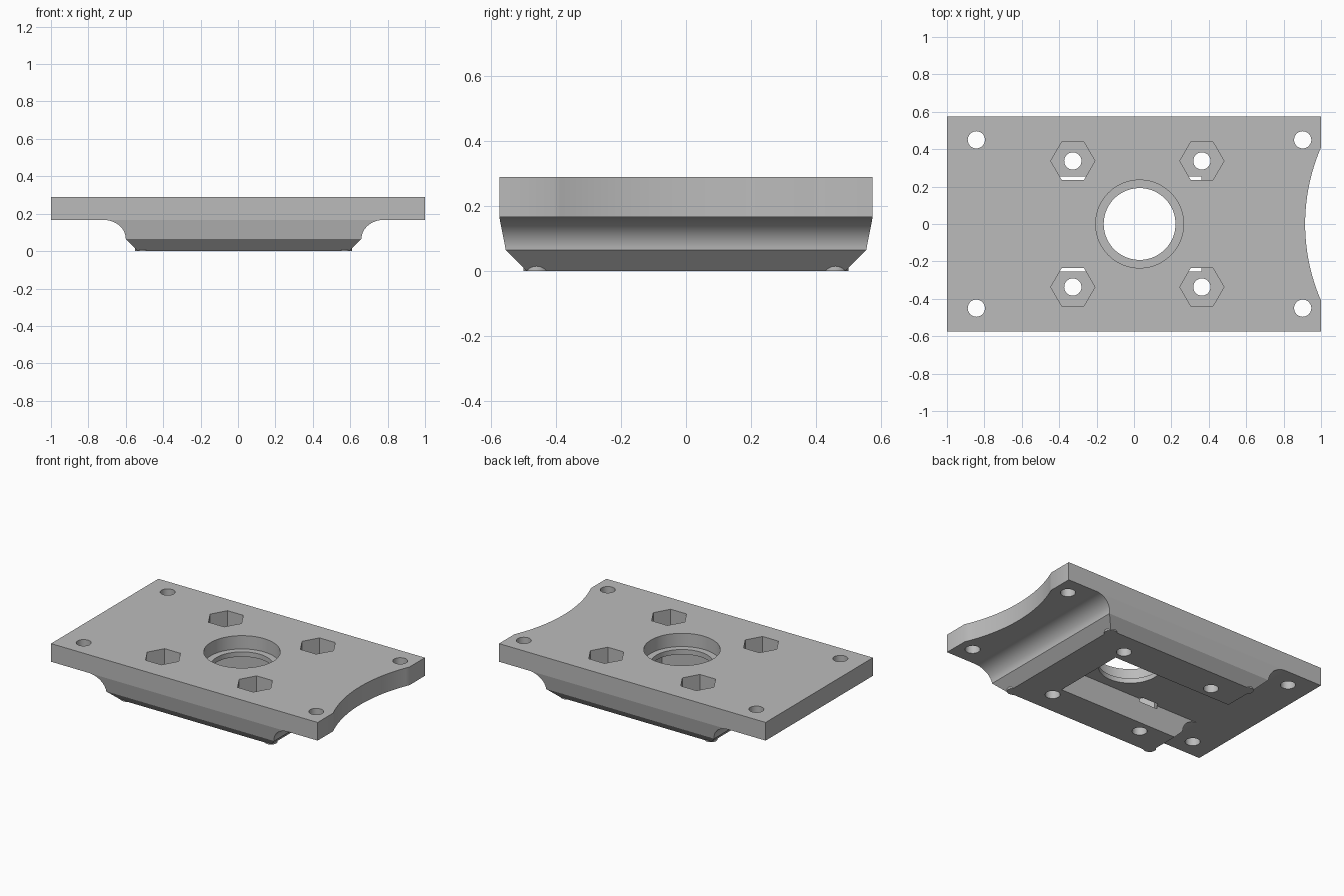
import bpy
import bmesh
from math import sin, cos, pi, radians

cube = bpy.data.objects.get("Cube")
if cube:
    bpy.data.objects.remove(cube, do_unlink=True)

MID = 0.03       # centre of the lower block along x
PLATE_Z = 0.167  # underside of the plate
TOP_Z = 0.29
STEP_Z = 0.065   # top of the bottom chamfer

grey = bpy.data.materials.new("plain grey")
grey.use_nodes = True
grey.diffuse_color = (0.5, 0.5, 0.5, 1)
grey.node_tree.nodes["Principled BSDF"].inputs["Base Color"].default_value = (0.5, 0.5, 0.5, 1)


def prism(name, outline, axis, lo, hi):
    """Extrude a 2D outline along one axis, from lo to hi."""
    place = {"x": lambda a, b, t: (t, a, b),
             "y": lambda a, b, t: (a, t, b),
             "z": lambda a, b, t: (a, b, t)}[axis]
    bm = bmesh.new()
    ends = [[bm.verts.new(place(a, b, t)) for a, b in outline] for t in (lo, hi)]
    for ring in ends:
        bm.faces.new(ring)
    n = len(outline)
    for i in range(n):
        j = (i + 1) % n
        bm.faces.new((ends[0][i], ends[0][j], ends[1][j], ends[1][i]))
    bmesh.ops.recalc_face_normals(bm, faces=bm.faces)
    mesh = bpy.data.meshes.new(name)
    bm.to_mesh(mesh)
    bm.free()
    mesh.materials.append(grey)
    obj = bpy.data.objects.new(name, mesh)
    bpy.context.collection.objects.link(obj)
    return obj


def circle(x, y, r, n=48):
    return [(x + r * cos(2 * pi * i / n), y + r * sin(2 * pi * i / n)) for i in range(n)]


helpers = []


def combine(tool, operation):
    mod = body.modifiers.new(tool.name, "BOOLEAN")
    mod.operation = operation
    mod.solver = "EXACT"
    mod.object = tool
    tool.hide_render = True
    helpers.append(tool)


# Front profile: plate, concave fillet and bottom chamfer
fillet = [(0.75 - 0.12 * sin(a), PLATE_Z - (PLATE_Z - STEP_Z) * (1 - cos(a)))
          for a in (i * pi / 32 for i in range(17))]
half = [(x, z) for x, z in fillet] + [(0.565, 0)]
profile = [(1, TOP_Z), (1, PLATE_Z)]
profile += [(MID + x, z) for x, z in half]
profile += [(MID - x, z) for x, z in reversed(half)]
profile += [(-1, PLATE_Z), (-1, TOP_Z)]
body = prism("mounting_plate", profile, "y", -0.8, 0.8)

# Side profile trims the front and back into tapered, chamfered sides
side = [(0.575, 0.5), (0.575, PLATE_Z), (0.555, STEP_Z), (0.39, -0.1)]
side += [(-y, z) for y, z in reversed(side)]
combine(prism("side_trim", side, "x", -1.2, 1.2), "INTERSECT")

# Round corner pads on the bottom
for x in (MID - 0.54, MID + 0.54):
    for y in (-0.46, 0.46):
        combine(prism("corner_pad", circle(x, y, 0.04), "z", 0, 0.03), "UNION")

# Open channel under the block
channel = [(-0.8, -0.255), (0.36, -0.255), (0.36, 0.255), (-0.8, 0.255)]
combine(prism("channel_cutter", channel, "z", -0.2, PLATE_Z), "DIFFERENCE")

# Shallow curved notch in one end
combine(prism("notch_cutter", circle(1.945, 0, 1.03, 180), "z", -0.2, 0.5), "DIFFERENCE")

# Stepped central bore
combine(prism("bore_cutter", circle(MID, 0, 0.192, 80), "z", -0.2, 0.5), "DIFFERENCE")
combine(prism("counterbore_cutter", circle(MID, 0, 0.235, 80), "z", 0.2, 0.5), "DIFFERENCE")

for y in (-1, 1):
    # Corner screw holes
    for x in (-0.843, 0.902):
        combine(prism("corner_hole", circle(x, y * 0.45, 0.046), "z", -0.2, 0.5), "DIFFERENCE")
    # Bolt holes with hexagonal nut pockets
    for x in (-0.327, 0.363):
        combine(prism("bolt_hole", circle(x, y * 0.337, 0.046), "z", -0.2, 0.5), "DIFFERENCE")
        combine(prism("nut_pocket", circle(x, y * 0.337, 0.118, 6), "z", 0.147, 0.5), "DIFFERENCE")

# Bake the cuts and drop the helpers
graph = bpy.context.evaluated_depsgraph_get()
result = bpy.data.meshes.new_from_object(body.evaluated_get(graph))
body.modifiers.clear()
body.data = result
for tool in helpers:
    bpy.data.objects.remove(tool, do_unlink=True)
result.materials.clear()
result.materials.append(grey)
for face in result.polygons:
    face.material_index = 0

# Smooth curved walls, sharp edges
bpy.ops.object.select_all(action="DESELECT")
body.select_set(True)
bpy.context.view_layer.objects.active = body
bpy.ops.object.shade_smooth_by_angle(angle=radians(25))
